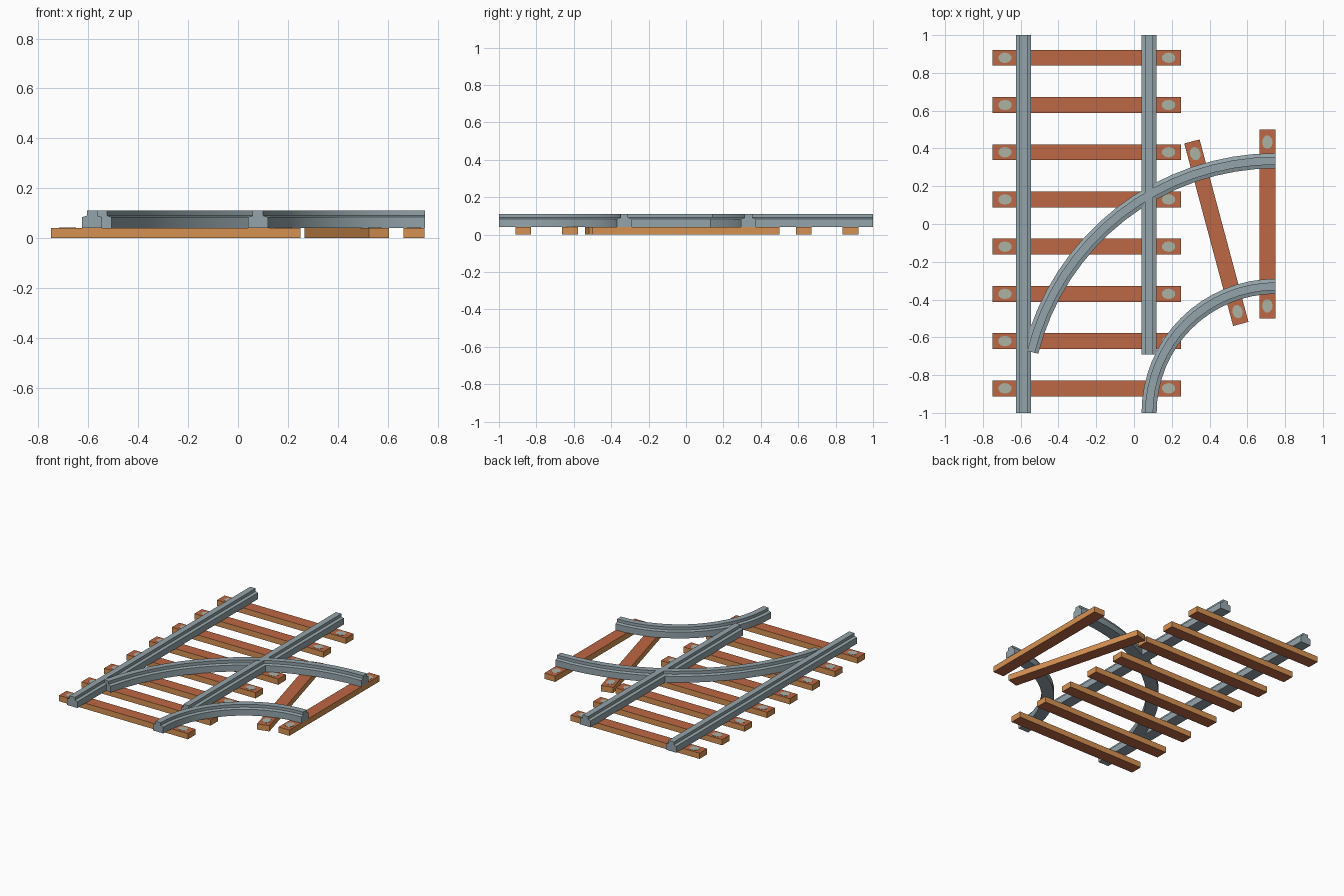
import bpy, bmesh, math
from mathutils import Matrix, Vector

if "Cube" in bpy.data.objects:
    bpy.data.objects.remove(bpy.data.objects["Cube"])


def material(name, rgb):
    lin = [((c / 255 + 0.055) / 1.055) ** 2.4 for c in rgb]
    m = bpy.data.materials.new(name)
    m.diffuse_color = (*lin, 1)
    m.use_nodes = True
    m.node_tree.nodes["Principled BSDF"].inputs["Base Color"].default_value = m.diffuse_color
    return m


STEEL = material("rail_steel", (148, 164, 170))
WOOD_TOP = material("wood_red_brown", (190, 103, 67))
WOOD_SIDE = material("wood_orange", (214, 145, 82))
BOLT = material("bolt_pale_grey", (172, 178, 165))


def finish(name, bm, mats, smooth=False):
    bmesh.ops.recalc_face_normals(bm, faces=bm.faces)
    me = bpy.data.meshes.new(name)
    bm.to_mesh(me)
    bm.free()
    for m in mats:
        me.materials.append(m)
    if smooth:
        me.shade_smooth()
        me.set_sharp_from_angle(angle=math.radians(25))
    ob = bpy.data.objects.new(name, me)
    bpy.context.collection.objects.link(ob)
    return ob


# Rail cross-section: (sideways offset, height), wide foot and narrow head
PROFILE = [(-0.04, 0.04), (0.04, 0.04), (0.04, 0.084), (0.021, 0.09),
           (0.021, 0.11), (-0.021, 0.11), (-0.021, 0.09), (-0.04, 0.084)]


def sweep(name, stations, lift=0.0):
    """Sweep the rail profile along (point, sideways direction) stations."""
    bm = bmesh.new()
    rings = []
    for p, d in stations:
        rings.append([bm.verts.new((p[0] + d[0] * o, p[1] + d[1] * o,
                                    z + (lift if z > 0.1 else 0)))
                      for o, z in PROFILE])
    n = len(PROFILE)
    for a, b in zip(rings, rings[1:]):
        for i in range(n):
            j = (i + 1) % n
            bm.faces.new((a[i], a[j], b[j], b[i]))
    bm.faces.new(rings[0])
    bm.faces.new(rings[-1])
    return finish(name, bm, [STEEL], smooth=True)


def straight(name, x, y0, y1):
    sweep(name, [((x, y0), (1, 0)), ((x, y1), (1, 0))])


def curved(name, radius, a0, a1, steps, lift=0.0):
    stations = []
    for i in range(steps + 1):
        a = math.radians(a0 + (a1 - a0) * i / steps)
        d = (math.cos(a), math.sin(a))
        stations.append(((0.75 + radius * d[0], -1 + radius * d[1]), d))
    sweep(name, stations, lift)


def sleeper(name, x, y, angle):
    place = Matrix.Translation((x, y, 0)) @ Matrix.Rotation(math.radians(angle), 4, 'Z')
    # plank with differently coloured sides
    bm = bmesh.new()
    bmesh.ops.create_cube(bm, size=1, matrix=place @ Matrix.Translation((0, 0, 0.02))
                          @ Matrix.Diagonal((1.0, 0.084, 0.04, 1)))
    bm.normal_update()
    for f in bm.faces:
        f.material_index = 0 if abs(f.normal.z) > 0.5 else 1
    finish(name, bm, [WOOD_TOP, WOOD_SIDE])
    # flat oval bolt plate near each end
    bm = bmesh.new()
    for s in (-1, 1):
        bmesh.ops.create_cone(bm, cap_ends=True, segments=10, radius1=1, radius2=1, depth=1,
                              matrix=place @ Matrix.Translation((s * 0.433, 0, 0.0405))
                              @ Matrix.Diagonal((0.036, 0.028, 0.002, 1)))
    finish(name + "_bolts", bm, [BOLT])


# Sleepers: main line, then the branch
for i in range(8):
    sleeper(f"sleeper_{i + 1}", -0.25, -0.87 + 0.25 * i, 0)
sleeper("branch_sleeper_angled", 0.436, -0.046, 105)
sleeper("branch_sleeper_end", 0.706, 0, 90)

# Rails
straight("left_rail", -0.585, -1, 1)
straight("right_rail", 0.08, -0.69, 1)
curved("branch_outer_rail", 1.335, 166, 90, 16, lift=0.001)
curved("branch_inner_rail", 0.67, 180, 90, 16)
